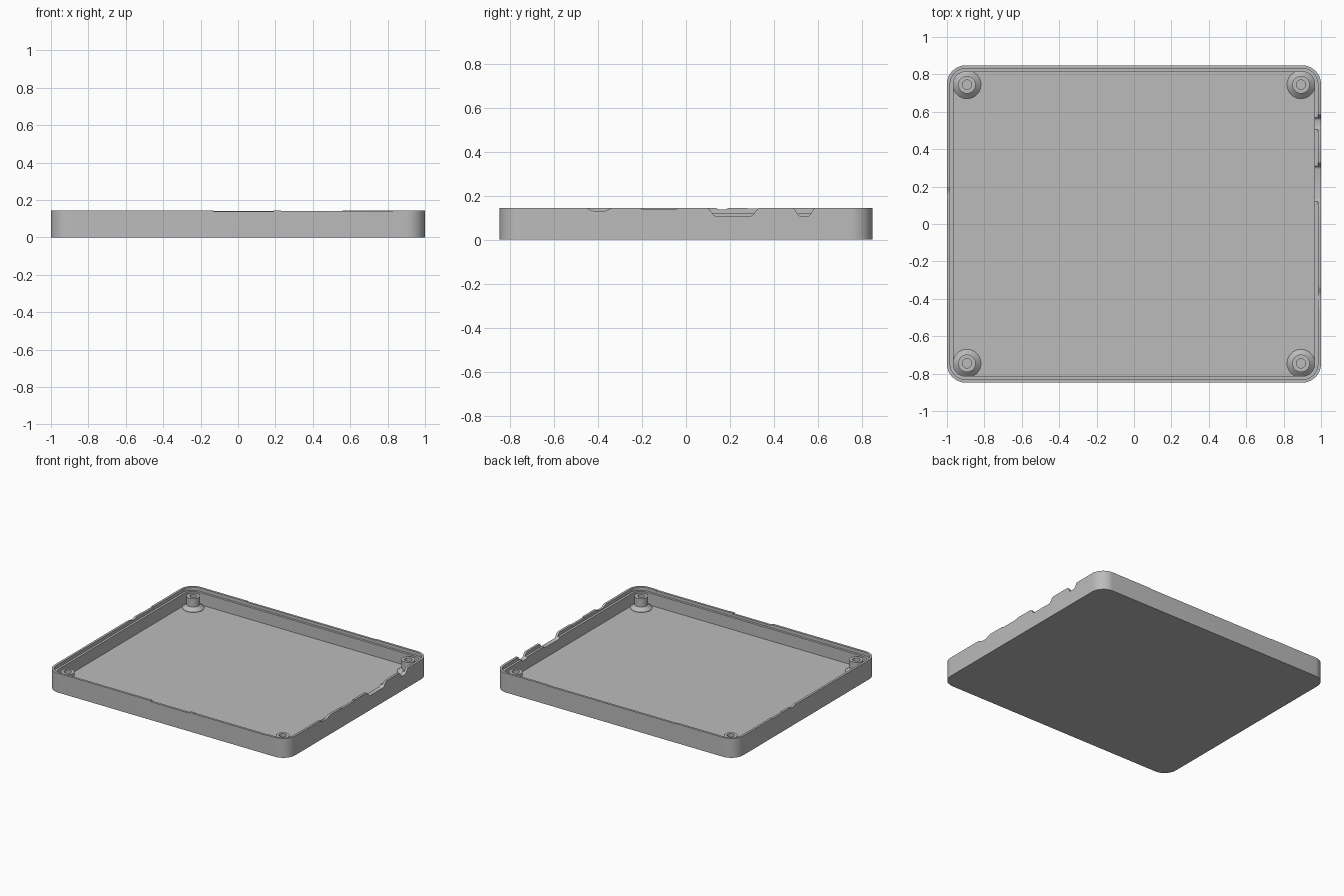
import bpy, bmesh, math

cube = bpy.data.objects.get("Cube")
if cube:
    bpy.data.objects.remove(cube)

HX, HY, H = 1.0, 0.848, 0.145      # half sizes and height of the tray
FLOOR, LEDGE = 0.03, 0.12          # floor top and inner ledge heights

grey = bpy.data.materials.new("plain grey")
grey.use_nodes = True
colour = (0.5, 0.5, 0.5, 1)
grey.diffuse_color = colour
grey.node_tree.nodes["Principled BSDF"].inputs["Base Color"].default_value = colour


def finish(bm, name):
    bmesh.ops.recalc_face_normals(bm, faces=bm.faces)
    mesh = bpy.data.meshes.new(name)
    bm.to_mesh(mesh)
    bm.free()
    mesh.materials.append(grey)
    ob = bpy.data.objects.new(name, mesh)
    bpy.context.collection.objects.link(ob)
    return ob


def activate(ob):
    bpy.ops.object.select_all(action='DESELECT')
    ob.select_set(True)
    bpy.context.view_layer.objects.active = ob


def bridge(bm, rings):
    for a, b in zip(rings, rings[1:]):
        for i in range(len(a)):
            j = (i + 1) % len(a)
            bm.faces.new((a[i], a[j], b[j], b[i]))


def rounded_ring(bm, inset, z, radius=0.1, steps=10):
    r = radius - inset
    ring = []
    for k, (sx, sy) in enumerate([(1, 1), (-1, 1), (-1, -1), (1, -1)]):
        for i in range(steps + 1):
            a = math.pi / 2 * (k + i / steps)
            ring.append(bm.verts.new((sx * (HX - radius) + r * math.cos(a),
                                      sy * (HY - radius) + r * math.sin(a), z)))
    return ring


# Tray with a raised outer lip and a lower inner ledge
bm = bmesh.new()
section = [(0, 0), (0, H), (0.017, H), (0.017, LEDGE), (0.034, LEDGE), (0.034, FLOOR)]
rings = [rounded_ring(bm, inset, z) for inset, z in section]
bridge(bm, rings)
bm.faces.new(rings[0])
bm.faces.new(rings[-1])
tray = finish(bm, "tray")


def cut(side, lo, hi, depth, flat=1.0, steps=8):
    """Notch the rim; flat is the share of the width that is level at the bottom."""
    mid, half = (lo + hi) / 2, (hi - lo) / 2
    slope = half * (1 - flat)
    outline = [(lo, H + 0.05), (hi, H + 0.05)]
    for i in range(steps + 1):
        t = i / steps
        ease = (1 - math.cos(math.pi * t)) / 2 if flat < 1 else t
        outline.append((hi - slope * t, H - depth * ease))
    if flat == 1:
        outline = outline[:2] + [(hi, H - depth)]
    left = [(2 * mid - u, z) for u, z in reversed(outline[2:])]
    if flat == 0:
        left = left[1:]
    outline += left
    axis, sign = side
    edge = HX if axis == 'x' else HY
    bm = bmesh.new()
    ends = []
    for w in (sign * (edge - 0.06), sign * (edge + 0.05)):
        ends.append([bm.verts.new((w, u, z) if axis == 'x' else (u, w, z))
                     for u, z in outline])
    bridge(bm, ends)
    for ring in ends:
        bm.faces.new(ring)
    cutter = finish(bm, "notch_cutter")
    cutter.hide_render = True
    activate(tray)
    mod = tray.modifiers.new("notch", 'BOOLEAN')
    mod.operation, mod.solver, mod.object = 'DIFFERENCE', 'EXACT', cutter
    bpy.ops.object.modifier_apply(modifier=mod.name)
    bpy.data.objects.remove(cutter)


# Port openings and shallow reliefs along the rim
LEFT, RIGHT, FRONT, BACK = ('x', 1), ('x', -1), ('y', -1), ('y', 1)
cut(LEFT, 0.095, 0.335, 0.037, 0.66)
cut(LEFT, 0.485, 0.59, 0.037, 0.35)
cut(LEFT, -0.46, -0.33, 0.017, 0.2)
cut(LEFT, -0.2, -0.045, 0.007)
cut(RIGHT, 0.13, 0.2, 0.008, 0.2)
cut(RIGHT, 0.28, 0.4, 0.004)
cut(FRONT, -0.13, 0.19, 0.008)
cut(FRONT, 0.23, 0.83, 0.003)
cut(BACK, -0.51, 0.56, 0.003)
activate(tray)
bpy.ops.object.shade_smooth_by_angle(angle=math.radians(30))

# Screw bosses with flared feet and blind holes
boss_profile = [(0.075, FLOOR - 0.005), (0.075, FLOOR + 0.003), (0.047, 0.058),
                (0.047, LEDGE), (0.025, LEDGE), (0.025, FLOOR + 0.01)]
for name, sx, sy in [("front_left", 1, -1), ("front_right", -1, -1),
                     ("back_left", 1, 1), ("back_right", -1, 1)]:
    bm = bmesh.new()
    rings = []
    for r, z in boss_profile:
        rings.append([bm.verts.new((r * math.cos(i * math.tau / 32),
                                    r * math.sin(i * math.tau / 32), z))
                      for i in range(32)])
    bridge(bm, rings)
    bm.faces.new(rings[0])
    bm.faces.new(rings[-1])
    boss = finish(bm, name + "_screw_boss")
    boss.location = (sx * 0.893, sy * 0.745, 0)
    activate(boss)
    bpy.ops.object.shade_smooth_by_angle(angle=math.radians(30))
